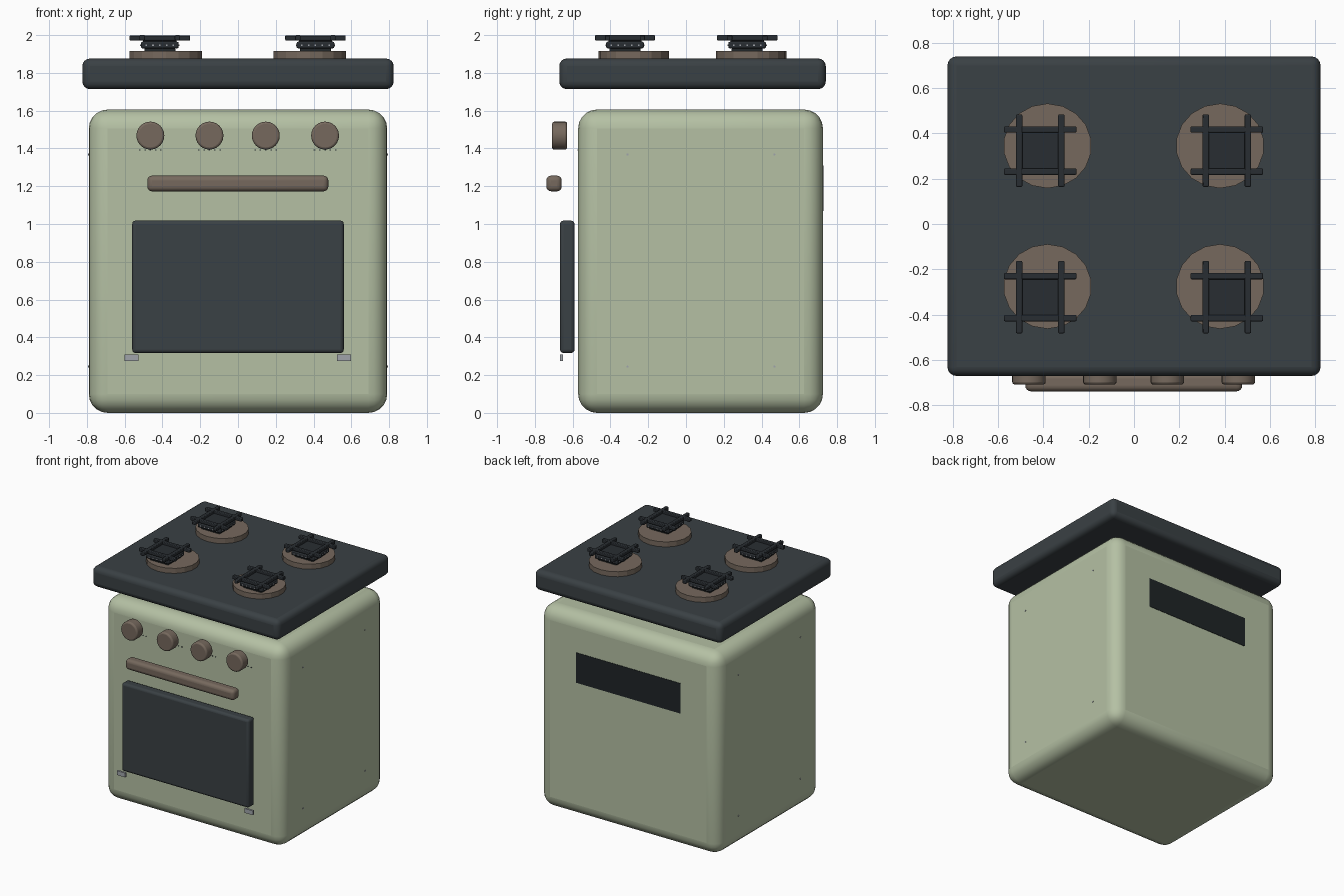
import bpy, bmesh, math
from mathutils import Matrix, Vector

if "Cube" in bpy.data.objects:
    bpy.data.objects.remove(bpy.data.objects["Cube"])


def material(name, rgb):
    m = bpy.data.materials.new(name)
    m.diffuse_color = (*rgb, 1)
    m.use_nodes = True
    m.node_tree.nodes["Principled BSDF"].inputs["Base Color"].default_value = m.diffuse_color
    return m


SAGE = material("sage_enamel", (0.46, 0.53, 0.37))
CHARCOAL = material("charcoal", (0.042, 0.052, 0.058))
BROWN = material("warm_brown", (0.18, 0.14, 0.11))
IRON = material("cast_iron", (0.022, 0.027, 0.032))
BLACK = material("vent_black", (0.014, 0.018, 0.02))
STEEL = material("steel", (0.35, 0.37, 0.4))


def finish(bm, name, mat, bevel=0, segments=3, smooth=35):
    mesh = bpy.data.meshes.new(name)
    bm.to_mesh(mesh)
    bm.free()
    ob = bpy.data.objects.new(name, mesh)
    bpy.context.collection.objects.link(ob)
    mesh.materials.append(mat)
    if bevel:
        mod = ob.modifiers.new("rounded_edges", 'BEVEL')
        mod.width, mod.segments = bevel, segments
        mod.limit_method, mod.angle_limit = 'ANGLE', math.radians(40)
    if smooth:
        bpy.ops.object.select_all(action='DESELECT')
        ob.select_set(True)
        bpy.context.view_layer.objects.active = ob
        bpy.ops.object.shade_smooth_by_angle(angle=math.radians(smooth))
    return ob


def add_box(bm, lo, hi):
    lo, hi = Vector(lo), Vector(hi)
    bmesh.ops.create_cube(bm, size=1, matrix=Matrix.Translation((lo + hi) / 2)
                          @ Matrix.Diagonal((*(hi - lo), 1)))


def box(name, lo, hi, mat, **kw):
    bm = bmesh.new()
    add_box(bm, lo, hi)
    return finish(bm, name, mat, **kw)


def cylinder(name, centre, rx, ry, depth, sides, mat, axis='Z', **kw):
    turn = {'Z': Matrix(), 'Y': Matrix.Rotation(math.pi / 2, 4, 'X'),
            'X': Matrix.Rotation(math.pi / 2, 4, 'Y')}[axis]
    bm = bmesh.new()
    bmesh.ops.create_cone(bm, cap_ends=True, segments=sides, radius1=1, radius2=1, depth=1,
                          matrix=Matrix.Translation(centre) @ turn
                          @ Matrix.Diagonal((rx, ry, depth, 1)))
    return finish(bm, name, mat, **kw)


# Oven body and floating hob top
box("oven_body", (-0.79, -0.571, 0), (0.79, 0.725, 1.606), SAGE, bevel=0.1, segments=5)
box("hob_top", (-0.824, -0.671, 1.714), (0.824, 0.74, 1.876), CHARCOAL, bevel=0.04, segments=4)

# Oven door, handle and hinge tabs
box("oven_door", (-0.56, -0.667, 0.317), (0.56, -0.59, 1.018), CHARCOAL, bevel=0.018)
box("door_handle", (-0.48, -0.739, 1.173), (0.478, -0.658, 1.256), BROWN, bevel=0.025, segments=4)
for side, x in (("left", -0.563), ("right", 0.56)):
    box("hinge_" + side, (x - 0.037, -0.667, 0.275), (x + 0.037, -0.651, 0.309), STEEL, smooth=0)

# Control knobs with a row of small tick marks beneath
for i, x in enumerate((-0.464, -0.151, 0.147, 0.461)):
    cylinder(f"knob_{i + 1}", (x, -0.669, 1.468), 0.074, 0.074, 0.08, 24, BROWN,
             axis='Y', bevel=0.012)
    bm = bmesh.new()
    for k in range(-2, 3):
        px = x + k * 0.028
        add_box(bm, (px - 0.004, -0.574, 1.39), (px + 0.004, -0.57, 1.395))
    finish(bm, f"knob_ticks_{i + 1}", IRON, smooth=0)

# Rear vent panel
box("rear_vent", (-0.46, 0.72, 1.07), (0.46, 0.728, 1.31), BLACK, smooth=0)

# Side panel screws
for s in (-1, 1):
    for y in (-0.31, 0.468):
        for z in (0.245, 1.368):
            cylinder("side_screw", (s * 0.79, y, z), 0.006, 0.006, 0.006, 8, STEEL,
                     axis='X', smooth=0)


# Burners: base plate, stem, drilled crown, and grate
def burner(tag, disc_xy, xy):
    cylinder("burner_plate_" + tag, (*disc_xy, 1.895), 0.195, 0.187, 0.042, 18, BROWN, smooth=0)
    x, y = xy

    def block(name, half, z0, z1, mat, bevel):
        box(f"{name}_{tag}", (x - half, y - half, z0), (x + half, y + half, z1), mat,
            bevel=bevel, segments=2)

    block("burner_stem", 0.082, 1.91, 1.932, BLACK, 0.006)
    block("burner_crown", 0.1, 1.93, 1.965, IRON, 0.008)
    block("burner_cap", 0.088, 1.96, 1.977, IRON, 0.005)

    bm = bmesh.new()
    for k in range(-2, 3):
        for s in (-1, 1):
            for dx, dy in ((k * 0.036, s * 0.1), (s * 0.1, k * 0.036)):
                c = Vector((x + dx, y + dy, 1.947))
                r = Vector((0.004, 0.004, 0.004))
                add_box(bm, c - r, c + r)
    finish(bm, "gas_ports_" + tag, STEEL, smooth=0)

    bm = bmesh.new()
    for s in (-1, 1):
        o = s * 0.093
        add_box(bm, (x - 0.16, y + o - 0.014, 1.971), (x + 0.16, y + o + 0.014, 1.999))
        add_box(bm, (x + o - 0.014, y - 0.16, 1.972), (x + o + 0.014, y + 0.16, 2.0))
    finish(bm, "pan_grate_" + tag, IRON, bevel=0.005, segments=2)


for lr, dx, gx in (("left", -0.382, -0.414), ("right", 0.38, 0.41)):
    for fb, dy, gy in (("front", -0.276, -0.323), ("back", 0.345, 0.324)):
        burner(f"{fb}_{lr}", (dx, dy), (gx, gy))
